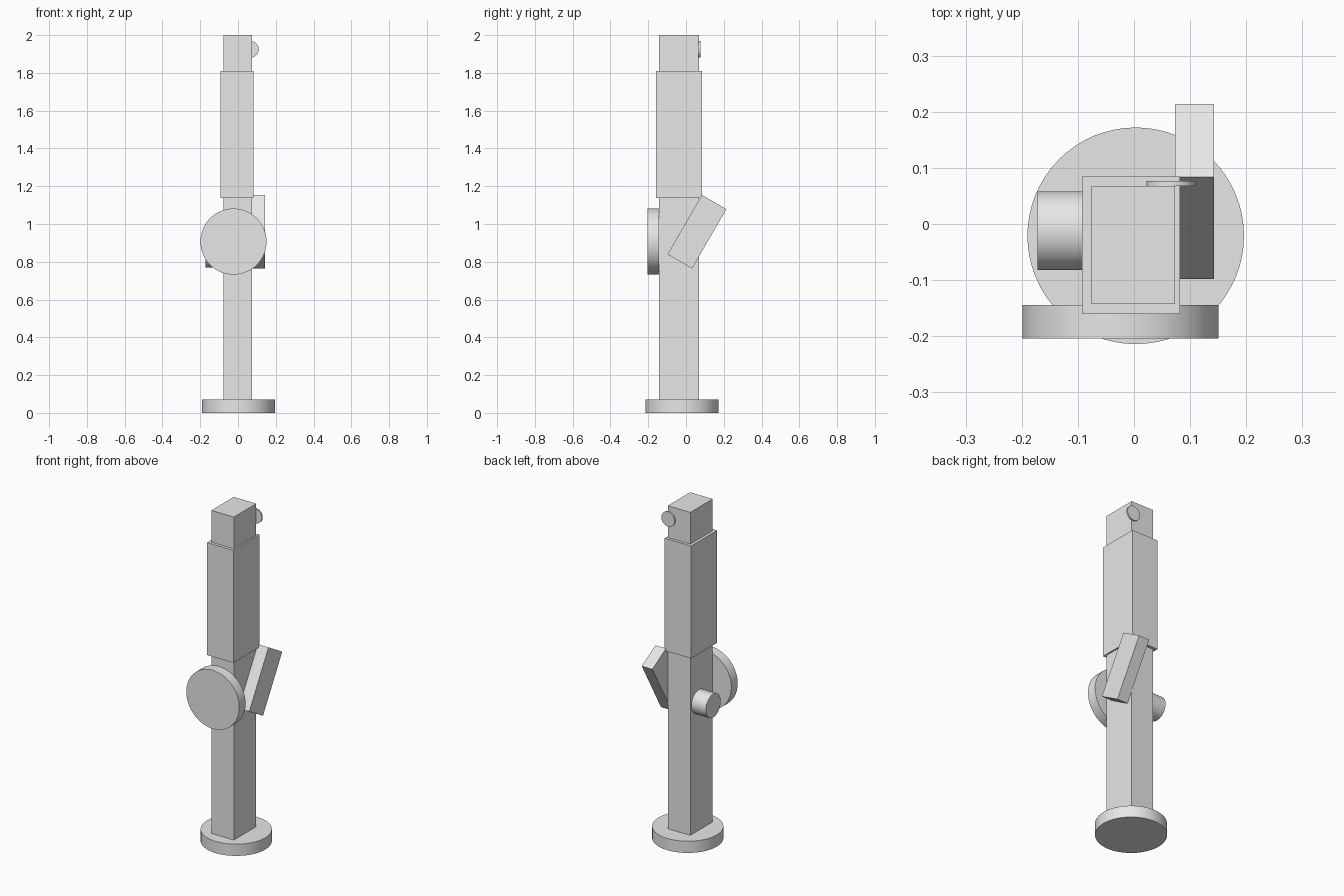
import bpy
import math

cube = bpy.data.objects.get("Cube")
if cube:
    bpy.data.objects.remove(cube, do_unlink=True)

# One plain grey for every part
grey = bpy.data.materials.new("plain_grey")
grey.use_nodes = True
grey.diffuse_color = (0.8, 0.8, 0.8, 1)
grey.node_tree.nodes["Principled BSDF"].inputs["Base Color"].default_value = (0.8, 0.8, 0.8, 1)


def box(name, center, size, tilt=0):
    bpy.ops.mesh.primitive_cube_add(size=1, location=center, rotation=(tilt, 0, 0))
    obj = bpy.context.object
    obj.name = name
    obj.scale = size
    bpy.ops.object.transform_apply(location=False, rotation=False, scale=True)
    obj.data.materials.append(grey)
    return obj


def span_box(name, low, high):
    center = [(a + b) / 2 for a, b in zip(low, high)]
    return box(name, center, [b - a for a, b in zip(low, high)])


def disc(name, center, radius, depth, axis="Z"):
    turn = {"X": (0, math.pi / 2, 0), "Y": (math.pi / 2, 0, 0), "Z": (0, 0, 0)}[axis]
    bpy.ops.mesh.primitive_cylinder_add(vertices=64, radius=radius, depth=depth,
                                        location=center, rotation=turn)
    obj = bpy.context.object
    obj.name = name
    obj.data.materials.append(grey)
    bpy.ops.object.shade_smooth_by_angle(angle=math.radians(30))
    return obj


# Round foot, tall post and the thicker sleeve near its top
disc("base", (0.003, -0.021, 0.035), 0.193, 0.07)
span_box("post", (-0.076, -0.143, 0.07), (0.073, 0.068, 2.0))
span_box("sleeve", (-0.093, -0.160, 1.138), (0.082, 0.085, 1.81))

# Large front dial, side knob and small rear button
disc("front_dial", (-0.024, -0.174, 0.907), 0.175, 0.06, "Y")
disc("side_knob", (-0.123, -0.012, 0.84), 0.07, 0.098, "X")
disc("rear_button", (0.066, 0.072, 1.925), 0.044, 0.009, "Y")

# Leaning block on the left side
box("side_block", (0.108, 0.058, 0.959), (0.070, 0.150, 0.363), math.radians(-30))
